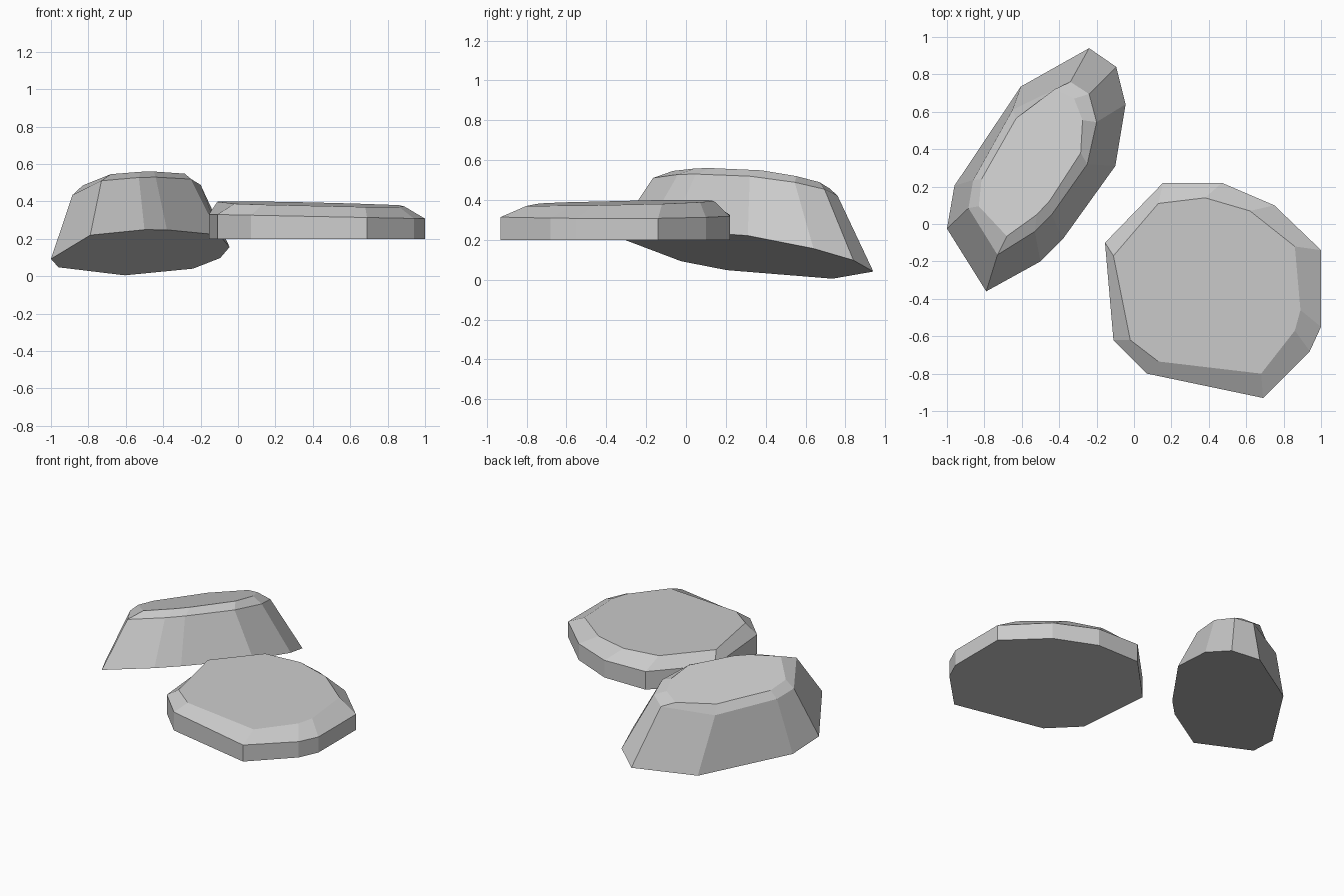
import bpy
import bmesh

default_cube = bpy.data.objects.get("Cube")
if default_cube:
    bpy.data.objects.remove(default_cube, do_unlink=True)

# One plain stone colour
stone_grey = bpy.data.materials.new("stone_grey")
stone_grey.use_nodes = True
stone_grey.diffuse_color = (0.6, 0.6, 0.6, 1)
shader = next(n for n in stone_grey.node_tree.nodes if n.type == "BSDF_PRINCIPLED")
shader.inputs["Base Color"].default_value = stone_grey.diffuse_color
shader.inputs["Roughness"].default_value = 0.9


def build_rock(name, layers):
    """Loft a faceted rock through outlines, each lying on a tilted plane.

    A layer is (outline, (slope along x, slope along y, height at origin)).
    """
    bm = bmesh.new()
    rings = []
    for outline, (slope_x, slope_y, height) in layers:
        rings.append([bm.verts.new((x, y, slope_x * x + slope_y * y + height))
                      for x, y in outline])

    # Flat caps below and above
    bm.faces.new(reversed(rings[0]))
    bm.faces.new(rings[-1])

    # Side facets between neighbouring rings
    for lower, upper in zip(rings, rings[1:]):
        count = len(lower)
        for i in range(count):
            j = (i + 1) % count
            bm.faces.new((lower[i], lower[j], upper[j], upper[i]))

    bmesh.ops.recalc_face_normals(bm, faces=bm.faces)
    mesh = bpy.data.meshes.new(name)
    bm.to_mesh(mesh)
    bm.free()
    mesh.materials.append(stone_grey)
    rock = bpy.data.objects.new(name, mesh)
    bpy.context.collection.objects.link(rock)
    return rock


# Low flat rock: upright wall, then a chamfer up to a broad top
flat_base = [(-.155, -.1), (-.11, -.62), (.07, -.8), (.69, -.93), (.94, -.68),
             (1, -.55), (1, -.14), (.75, .1), (.47, .22), (.155, .22)]
flat_top = [(-.11, -.17), (-.02, -.62), (.13, -.735), (.68, -.8), (.86, -.57),
            (.89, -.46), (.86, -.12), (.62, .07), (.38, .14), (.13, .11)]
build_rock("flat_rock", [
    (flat_base, (0, 0, .2)),
    (flat_base, (-.02, 0, .328)),
    (flat_top, (-.02, .02, .4)),
])

# Tall leaning rock: sloping wall, narrow chamfer and tilted caps
tall_base = [(-1, -.025), (-.79, -.36), (-.5, -.2), (-.38, -.08), (-.1, .31),
             (-.045, .64), (-.095, .84), (-.24, .94), (-.605, .735), (-.96, .205)]
tall_shoulder = [(-.885, .085), (-.73, -.165), (-.53, -.04), (-.44, .05), (-.25, .32),
                 (-.2, .545), (-.24, .695), (-.34, .76), (-.65, .61), (-.86, .235)]
tall_top = [(-.83, .095), (-.68, -.065), (-.52, .05), (-.45, .125), (-.285, .38),
            (-.275, .555), (-.32, .67), (-.425, .72), (-.63, .565), (-.815, .24)]
build_rock("tall_rock", [
    (tall_base, (.23, -.235, .317)),
    (tall_shoulder, (.2, -.18, .627)),
    (tall_top, (.21, -.18, .677)),
])
